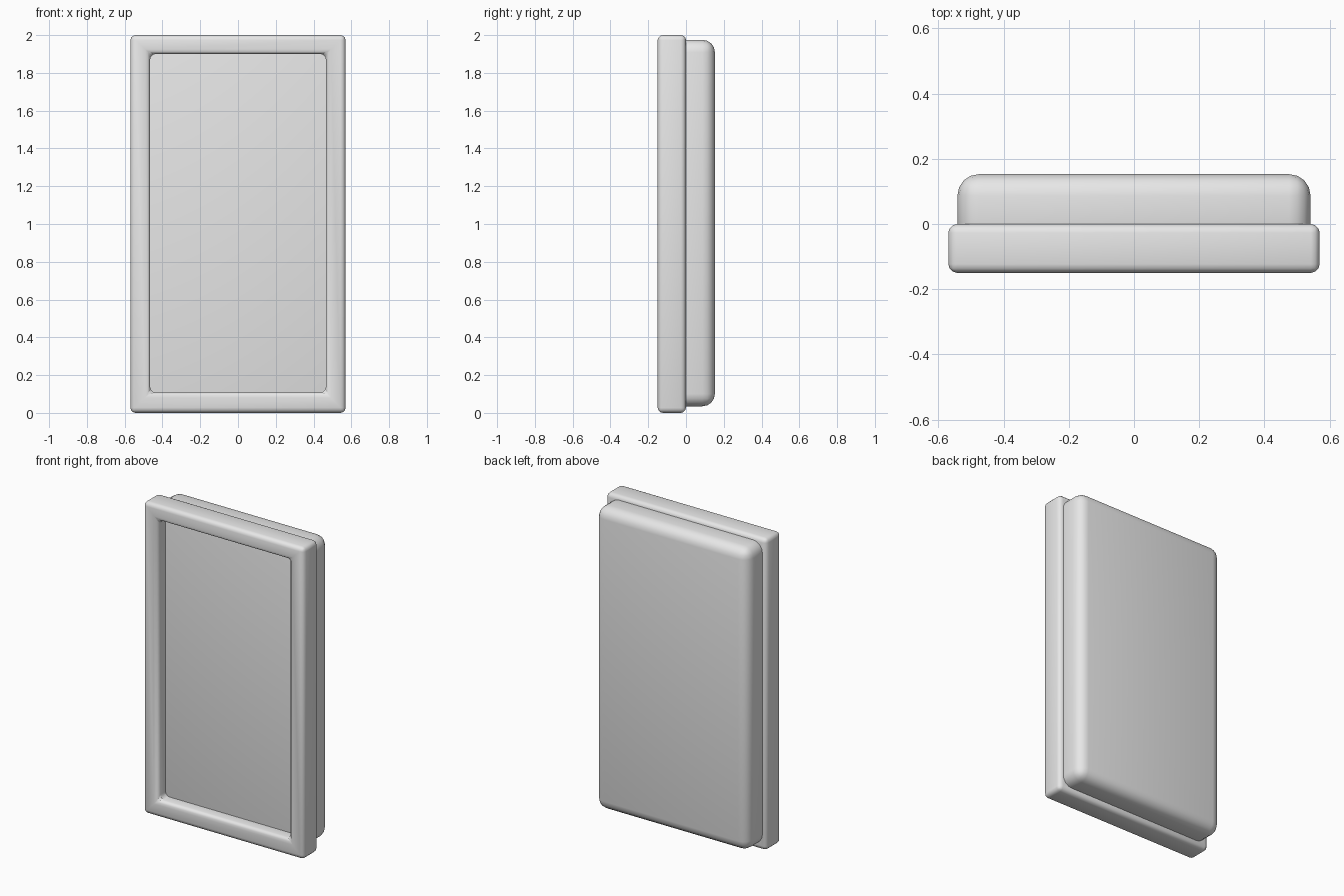
import bpy
import bmesh

if "Cube" in bpy.data.objects:
    bpy.data.objects.remove(bpy.data.objects["Cube"])

grey = bpy.data.materials.new("light_grey")
grey.diffuse_color = (0.8, 0.8, 0.8, 1)
grey.use_nodes = True
grey.node_tree.nodes["Principled BSDF"].inputs["Base Color"].default_value = grey.diffuse_color


def finish(name, bm, width, segments):
    """Turn a bmesh into a smooth-shaded object with rounded edges."""
    bmesh.ops.recalc_face_normals(bm, faces=bm.faces)
    mesh = bpy.data.meshes.new(name)
    bm.to_mesh(mesh)
    bm.free()
    mesh.materials.append(grey)
    obj = bpy.data.objects.new(name, mesh)
    bpy.context.collection.objects.link(obj)
    mod = obj.modifiers.new("rounded_edges", 'BEVEL')
    mod.width = width
    mod.segments = segments
    mod.limit_method = 'ANGLE'
    bpy.ops.object.select_all(action='DESELECT')
    obj.select_set(True)
    bpy.context.view_layer.objects.active = obj
    bpy.ops.object.modifier_apply(modifier=mod.name)
    bpy.ops.object.shade_smooth_by_angle()
    return obj


def ring(bm, half_width, bottom, top, y):
    """Four corners of an upright rectangle."""
    return [bm.verts.new((x, y, z)) for x, z in (
        (-half_width, bottom), (half_width, bottom),
        (half_width, top), (-half_width, top))]


def bridge(bm, a, b):
    for i in range(4):
        j = (i + 1) % 4
        bm.faces.new((a[i], a[j], b[j], b[i]))


# Front frame: mitred rectangular border with an open middle
bm = bmesh.new()
loops = [ring(bm, 0.57, 0.0, 2.0, -0.15), ring(bm, 0.465, 0.108, 1.9, -0.15),
         ring(bm, 0.465, 0.108, 1.9, 0.0), ring(bm, 0.57, 0.0, 2.0, 0.0)]
for k in range(4):
    bridge(bm, loops[k], loops[(k + 1) % 4])
finish("front_frame", bm, 0.027, 3)

# Rounded back body, whose front face forms the recessed panel
bm = bmesh.new()
front = ring(bm, 0.542, 0.035, 1.975, -0.07)
back = ring(bm, 0.542, 0.035, 1.975, 0.153)
bm.faces.new(front)
bm.faces.new(back)
bridge(bm, front, back)
finish("back_body", bm, 0.066, 4)
